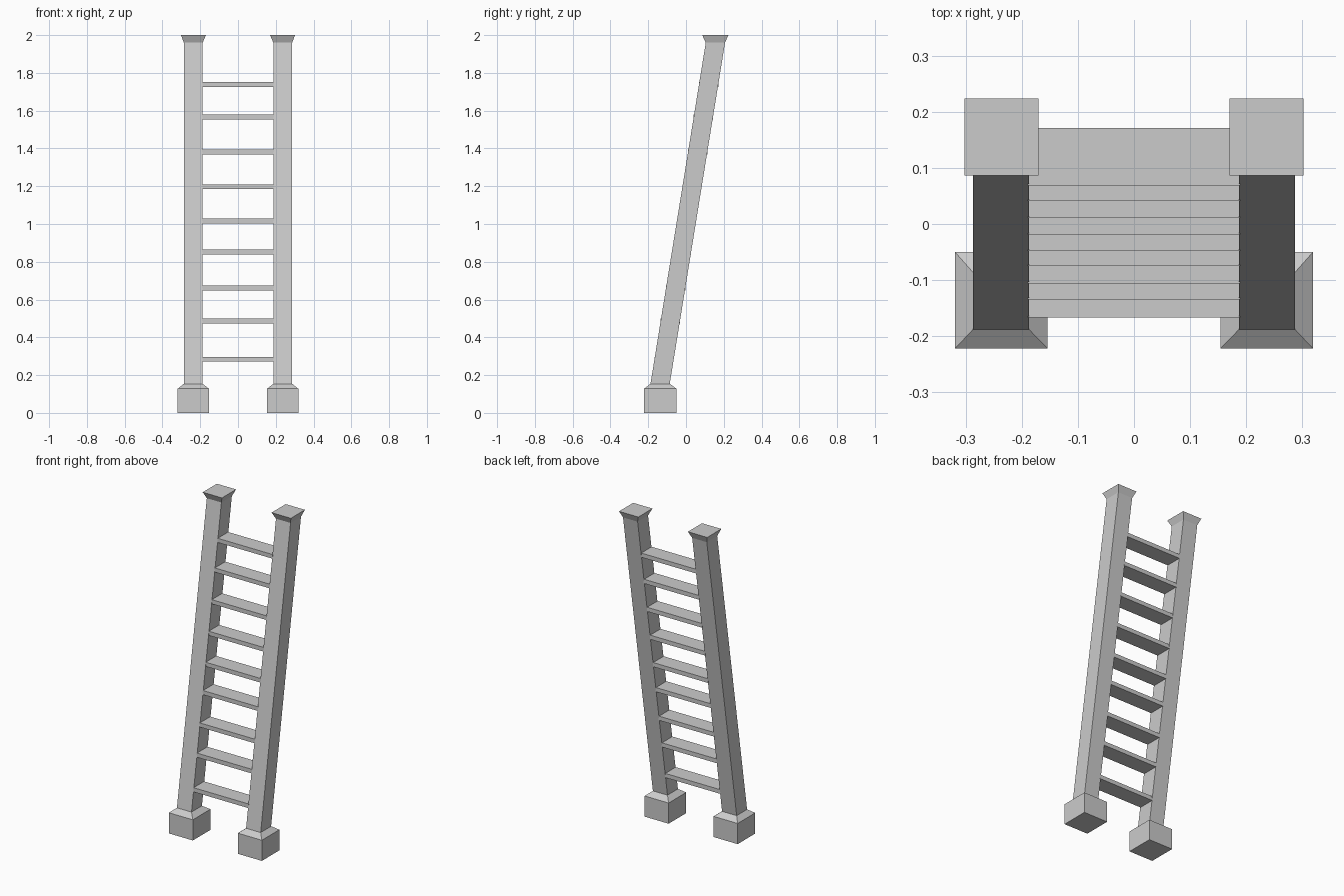
import bpy, bmesh

if "Cube" in bpy.data.objects:
    bpy.data.objects.remove(bpy.data.objects["Cube"])


def mesh_object(name, bm):
    bmesh.ops.recalc_face_normals(bm, faces=bm.faces[:])
    mesh = bpy.data.meshes.new(name)
    bm.to_mesh(mesh)
    bm.free()
    ob = bpy.data.objects.new(name, mesh)
    bpy.context.collection.objects.link(ob)
    return ob


def loft(name, sections):
    """Join stacked rectangles (z, x0, x1, y0, y1) into a closed solid."""
    bm = bmesh.new()
    rings = [[bm.verts.new((x, y, z)) for x, y in
              ((x0, y0), (x1, y0), (x1, y1), (x0, y1))]
             for z, x0, x1, y0, y1 in sections]
    for a, b in zip(rings, rings[1:]):
        for i in range(4):
            j = (i + 1) % 4
            bm.faces.new((a[i], a[j], b[j], b[i]))
    bm.faces.new(rings[0][::-1])
    bm.faces.new(rings[-1])
    return mesh_object(name, bm)


def rail_front(z):
    """Front y of the leaning rails at height z."""
    return -0.188 + 0.162 * (z - 0.154)


DEPTH = 0.102

# Leaning rails: block foot, bevelled shoulder, shaft and flared cap
for name, side in (("left_rail", -1), ("right_rail", 1)):
    def section(z, inner, outer, y0, y1):
        x0, x1 = sorted((side * inner, side * outer))
        return (z, x0, x1, y0, y1)

    lo, hi = rail_front(0.154), rail_front(1.96)
    loft(name, [
        section(0.0, 0.154, 0.319, -0.222, -0.05),
        section(0.128, 0.154, 0.319, -0.222, -0.05),
        section(0.154, 0.187, 0.287, lo, lo + DEPTH),
        section(1.96, 0.187, 0.287, hi, hi + DEPTH),
        section(2.0, 0.17, 0.302, 0.086, 0.224),
    ])

# Flat rungs, slightly unevenly spaced
rung_heights = (0.284, 0.486, 0.662, 0.851, 1.016, 1.197, 1.381, 1.566, 1.739)
for n, z in enumerate(rung_heights, 1):
    y = rail_front(z)
    loft(f"rung_{n}", [(z + dz, -0.19, 0.19, y, y + DEPTH)
                       for dz in (-0.013, 0.013)])
